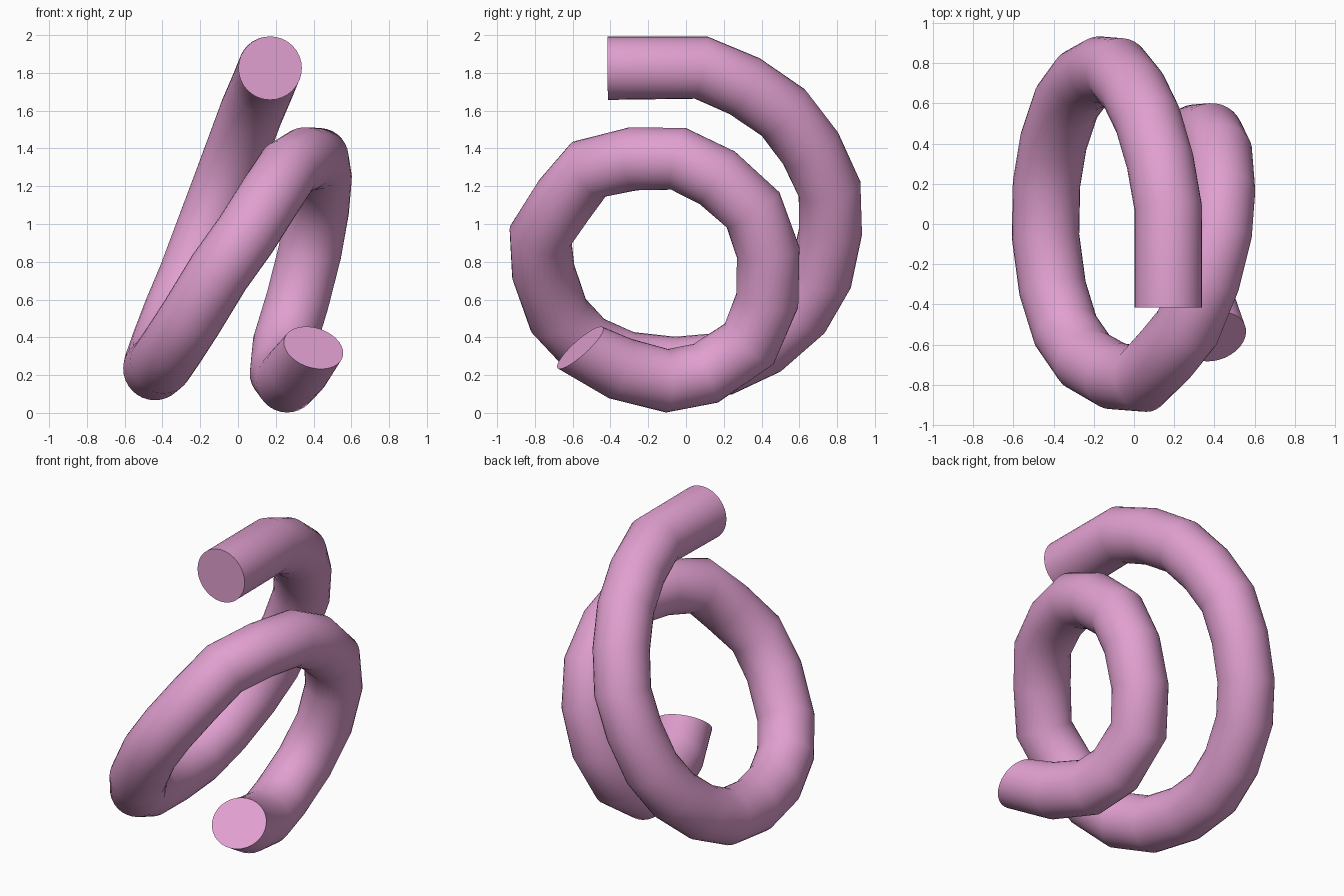
import bpy, bmesh, math
from mathutils import Vector

if "Cube" in bpy.data.objects:
    bpy.data.objects.remove(bpy.data.objects["Cube"])

RADIUS = 0.168
SIDES = 32

# Centre line of the coil, from the upper end to the lower end
PATH = [Vector(p) for p in [
    (.17, -.415, 1.825), (.17, .08, 1.828), (.13, .31, 1.73), (.07, .515, 1.59),
    (0, .66, 1.40), (-.08, .76, 1.185), (-.165, .765, .96), (-.255, .715, .72),
    (-.335, .605, .53), (-.40, .41, .36), (-.435, .20, .26), (-.44, -.06, .235),
    (-.405, -.32, .265), (-.34, -.53, .36), (-.24, -.675, .515), (-.10, -.755, .745),
    (.04, -.77, .94), (.16, -.645, 1.13), (.265, -.515, 1.29), (.36, -.28, 1.345),
    (.42, -.04, 1.345), (.435, .165, 1.245), (.42, .355, 1.075), (.38, .435, .85),
    (.315, .43, .595), (.245, .335, .365), (.23, .105, .21), (.26, -.10, .17),
    (.32, -.35, .235), (.40, -.56, .345)]]

# Ring directions: mitred at the bends, slanted at the lower end
seg = [(b - a).normalized() for a, b in zip(PATH, PATH[1:])]
tangents = ([seg[0]] + [(a + b).normalized() for a, b in zip(seg, seg[1:])]
            + [Vector((.24, -.65, .72)).normalized()])

# Sweep a circle along the path
bm = bmesh.new()
rings = []
u = Vector((1, 0, 0))
for p, t in zip(PATH, tangents):
    u = (u - t * u.dot(t)).normalized()
    v = t.cross(u)
    r = 0.162 if p is PATH[-1] else RADIUS
    rings.append([bm.verts.new(p + r * (math.cos(a) * u + math.sin(a) * v))
                  for a in (2 * math.pi * i / SIDES for i in range(SIDES))])
for a, b in zip(rings, rings[1:]):
    for i in range(SIDES):
        j = (i + 1) % SIDES
        bm.faces.new((a[i], a[j], b[j], b[i]))

# Flat end caps
bm.faces.new(rings[0][::-1])
bm.faces.new(rings[-1])
bmesh.ops.recalc_face_normals(bm, faces=bm.faces)

mesh = bpy.data.meshes.new("coiled_tube")
bm.to_mesh(mesh)
bm.free()
tube = bpy.data.objects.new("coiled_tube", mesh)
bpy.context.collection.objects.link(tube)

pink = bpy.data.materials.new("orchid_pink")
pink.diffuse_color = (.75, .35, .63, 1)
pink.use_nodes = True
pink.node_tree.nodes["Principled BSDF"].inputs["Base Color"].default_value = pink.diffuse_color
mesh.materials.append(pink)

bpy.context.view_layer.objects.active = tube
tube.select_set(True)
bpy.ops.object.shade_smooth_by_angle(angle=math.radians(40))
